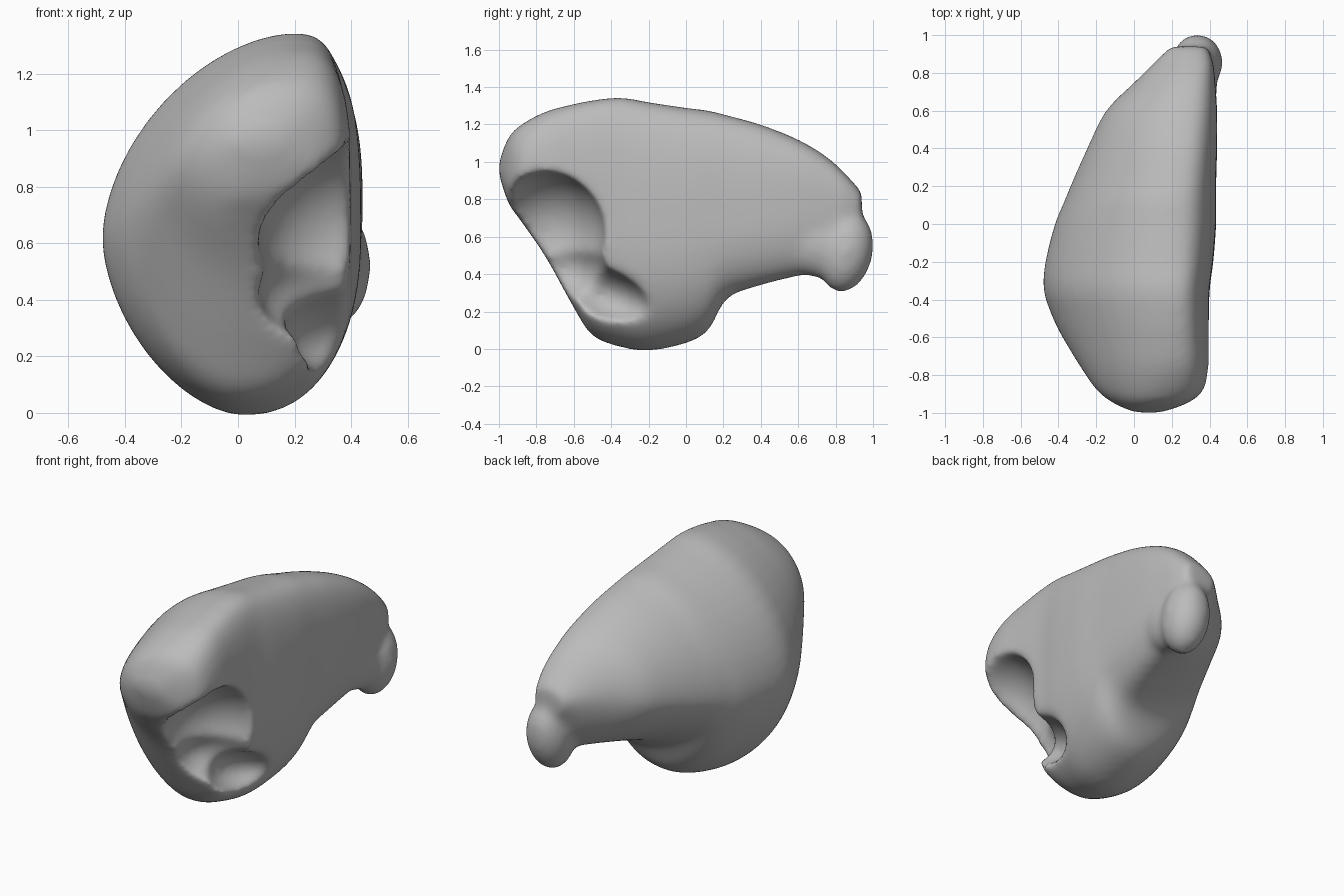
import bpy, bmesh, math

cube = bpy.data.objects.get("Cube")
if cube:
    bpy.data.objects.remove(cube, do_unlink=True)

grey = bpy.data.materials.new("soft grey")
grey.use_nodes = True
colour = (0.5, 0.5, 0.5, 1)
grey.diffuse_color = colour
grey.node_tree.nodes["Principled BSDF"].inputs["Base Color"].default_value = colour

# Cross-sections: y, bottom, top, outer x, inner x, crown x, base x, widest z
SECTIONS = [
    (-1.0, .93, 1.0, .0, .14, .07, .07, .96),
    (-.95, .78, 1.13, -.11, .28, .1, .02, .93),
    (-.88, .68, 1.2, -.2, .37, .15, -.02, .88),
    (-.75, .49, 1.27, -.29, .4, .19, 0, .8),
    (-.6, .22, 1.31, -.38, .4, .2, 0, .7),
    (-.5, .07, 1.33, -.43, .4, .2, 0, .65),
    (-.35, .01, 1.345, -.48, .4, .2, 0, .62),
    (-.2, -.01, 1.32, -.47, .42, .2, .02, .62),
    (0, .03, 1.29, -.42, .435, .2, .05, .63),
    (.12, .1, 1.275, -.37, .435, .2, .1, .65),
    (.22, .27, 1.25, -.33, .435, .22, .2, .66),
    (.4, .34, 1.2, -.25, .44, .24, .25, .7),
    (.6, .39, 1.12, -.15, .44, .26, .28, .74),
    (.75, .42, 1.03, 0, .43, .28, .3, .76),
    (.85, .5, .94, .1, .42, .3, .3, .77),
    (.94, .68, .84, .19, .39, .3, .3, .77),
]
SIDES = 48
STEPS = 4


def smooth_sections(keys):
    """Catmull-Rom blend between the key sections."""
    padded = [keys[0]] + keys + [keys[-1]]
    out = []
    for a, b, c, d in zip(padded, padded[1:], padded[2:], padded[3:]):
        for k in range(STEPS):
            t = k / STEPS
            out.append([q + t / 2 * (r - p + t * (2 * p - 5 * q + 4 * r - s
                                                  + t * (3 * (q - r) + s - p)))
                        for p, q, r, s in zip(a, b, c, d)])
    return out + [keys[-1]]


def section_ring(bm, y, bottom, top, outer, inner, crown, base, wide):
    """Closed ring made of four blended superellipse quarters."""
    ring = []
    for i in range(SIDES):
        a = math.tau * i / SIDES
        c, s = math.cos(a), math.sin(a)
        mid_x = crown if s >= 0 else base
        if c >= 0:
            power = 3 if s >= 0 else 2.3
        else:
            power = 1.75 if s >= 0 else 1.7
        reach_x = inner - mid_x if c >= 0 else mid_x - outer
        reach_z = top - wide if s >= 0 else wide - bottom
        x = mid_x + math.copysign(abs(c) ** (2 / power), c) * reach_x
        z = wide + math.copysign(abs(s) ** (2 / power), s) * reach_z
        ring.append(bm.verts.new((x, y, z)))
    return ring


def ellipsoid(name, centre, radii, tilt=0):
    bpy.ops.mesh.primitive_uv_sphere_add(segments=48, ring_count=24, location=centre,
                                         rotation=(tilt, 0, 0))
    ob = bpy.context.object
    ob.name = name
    ob.scale = radii
    ob.hide_render = True
    return ob


# Main body, lofted from front to back
bm = bmesh.new()
rings = [section_ring(bm, *s) for s in smooth_sections(SECTIONS)]
for a, b in zip(rings, rings[1:]):
    for i in range(SIDES):
        j = (i + 1) % SIDES
        bm.faces.new((a[i], a[j], b[j], b[i]))
bm.faces.new(rings[0])
bm.faces.new(rings[-1])
bmesh.ops.recalc_face_normals(bm, faces=bm.faces)
mesh = bpy.data.meshes.new("rounded_body")
bm.to_mesh(mesh)
bm.free()
body = bpy.data.objects.new("rounded_body", mesh)
bpy.context.collection.objects.link(body)

# Rear lobe with its neck, then the hollow running down the front
parts = [
    (ellipsoid("rear_lobe", (.335, .855, .52), (.135, .145, .22), -.2), 'UNION'),
    (ellipsoid("lobe_neck", (.32, .72, .56), (.12, .2, .18), -.15), 'UNION'),
    (ellipsoid("front_hollow", (.43, -.75, .62), (.36, .32, .33), .15), 'DIFFERENCE'),
    (ellipsoid("middle_hollow", (.43, -.66, .43), (.36, .25, .2), -.4), 'DIFFERENCE'),
    (ellipsoid("lower_pocket", (.43, -.46, .29), (.27, .28, .15), -.35), 'DIFFERENCE'),
]

bpy.ops.object.select_all(action='DESELECT')
body.select_set(True)
bpy.context.view_layer.objects.active = body
for part, operation in parts:
    mod = body.modifiers.new(part.name, 'BOOLEAN')
    mod.operation = operation
    mod.solver = 'EXACT'
    mod.object = part
    bpy.ops.object.modifier_apply(modifier=mod.name)
    bpy.data.objects.remove(part, do_unlink=True)

# Blend everything into one soft skin
skin = body.modifiers.new("skin", 'REMESH')
skin.mode = 'VOXEL'
skin.voxel_size = 0.018
bpy.ops.object.modifier_apply(modifier=skin.name)
soften = body.modifiers.new("soften", 'SMOOTH')
soften.factor = 0.5
soften.iterations = 24
bpy.ops.object.modifier_apply(modifier=soften.name)

body.data.materials.clear()
body.data.materials.append(grey)
bpy.ops.object.shade_smooth()
